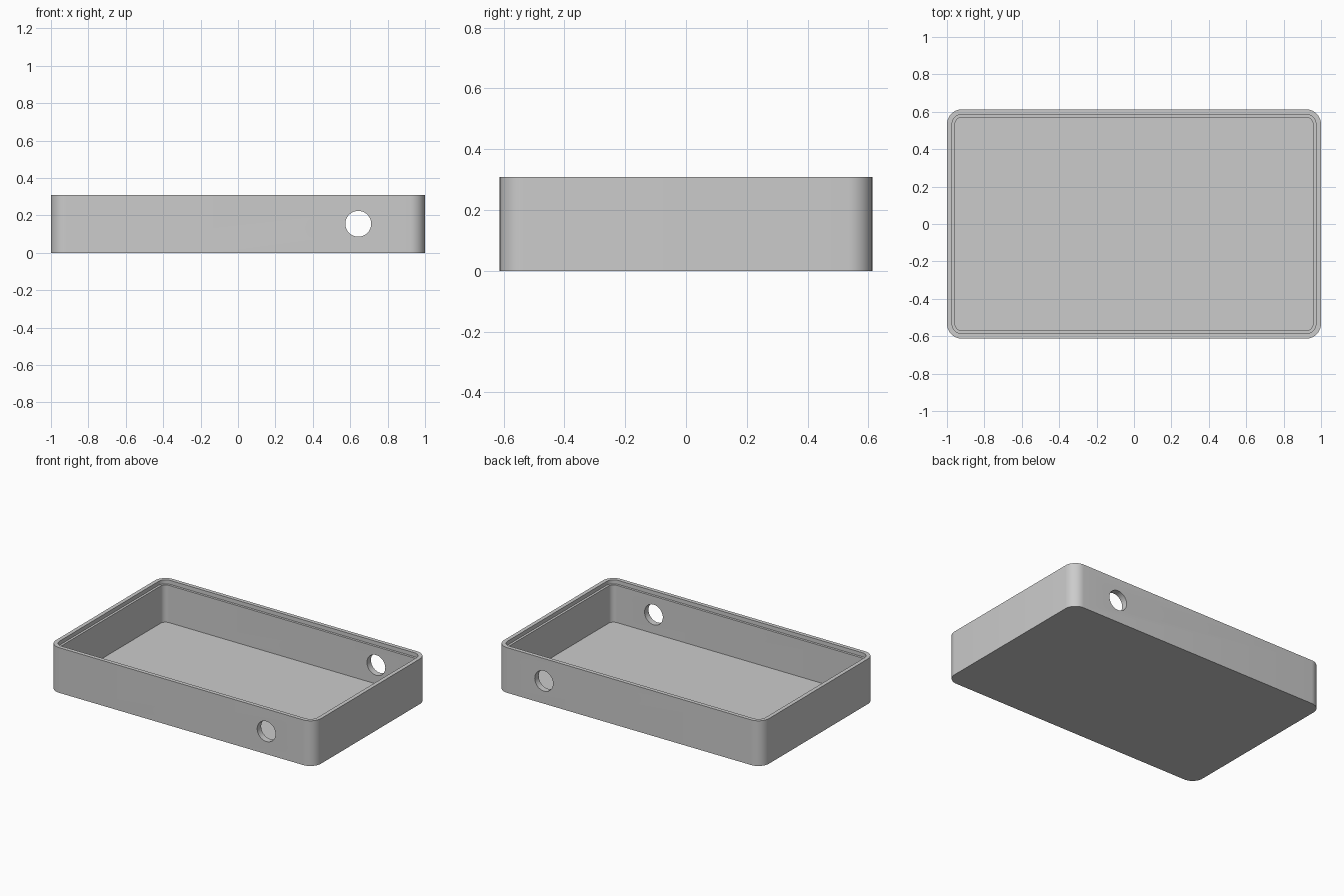
import bpy
import bmesh
from math import cos, sin, pi, radians

HALF_X, HALF_Y, HEIGHT = 1.0, 0.613, 0.308
CORNER = 0.08       # outer corner radius
WALL = 0.043        # wall thickness below the ledge
LIP = 0.027         # wall thickness at the rim
STEP = 0.027        # depth of the lid recess
FLOOR = 0.027
ARC = 10            # segments per corner

old = bpy.data.objects.get("Cube")
if old:
    bpy.data.objects.remove(old, do_unlink=True)

grey = bpy.data.materials.new("plain grey")
grey.use_nodes = True
colour = (0.6, 0.6, 0.6, 1.0)
grey.diffuse_color = colour
grey.node_tree.nodes["Principled BSDF"].inputs["Base Color"].default_value = colour


def rounded_loop(bm, inset, z):
    """Ring of vertices around a rounded rectangle, inset from the outside."""
    r = CORNER - inset
    cx, cy = HALF_X - CORNER, HALF_Y - CORNER
    ring = []
    for quarter, (sx, sy) in enumerate([(1, 1), (-1, 1), (-1, -1), (1, -1)]):
        for i in range(ARC + 1):
            a = (quarter + i / ARC) * pi / 2
            ring.append(bm.verts.new((sx * cx + r * cos(a), sy * cy + r * sin(a), z)))
    return ring


# Tray: one wall section swept from the underside, over the rim, to the floor
section = [(0, 0), (0, HEIGHT), (LIP, HEIGHT), (LIP, HEIGHT - STEP),
           (WALL, HEIGHT - STEP), (WALL, FLOOR)]
bm = bmesh.new()
rings = [rounded_loop(bm, inset, z) for inset, z in section]
for low, high in zip(rings, rings[1:]):
    for i in range(len(low)):
        j = (i + 1) % len(low)
        bm.faces.new((low[i], low[j], high[j], high[i]))
bm.faces.new(rings[0])
bm.faces.new(rings[-1])
bmesh.ops.recalc_face_normals(bm, faces=bm.faces)
mesh = bpy.data.meshes.new("tray")
bm.to_mesh(mesh)
bm.free()
mesh.materials.append(grey)
tray = bpy.data.objects.new("tray", mesh)
bpy.context.collection.objects.link(tray)

# Round cable holes through the front and back walls
bpy.ops.mesh.primitive_cylinder_add(vertices=48, radius=0.069, depth=2,
                                    location=(0.643, 0, 0.155),
                                    rotation=(radians(90), 0, 0))
cutter = bpy.context.object
cutter.name = "cable_hole_cutter"
cutter.data.materials.append(grey)

bpy.ops.object.select_all(action='DESELECT')
tray.select_set(True)
bpy.context.view_layer.objects.active = tray
holes = tray.modifiers.new("cable holes", 'BOOLEAN')
holes.operation = 'DIFFERENCE'
holes.solver = 'EXACT'
holes.object = cutter
bpy.ops.object.modifier_apply(modifier=holes.name)
bpy.data.objects.remove(cutter, do_unlink=True)

bpy.ops.object.shade_smooth_by_angle(angle=radians(30))
